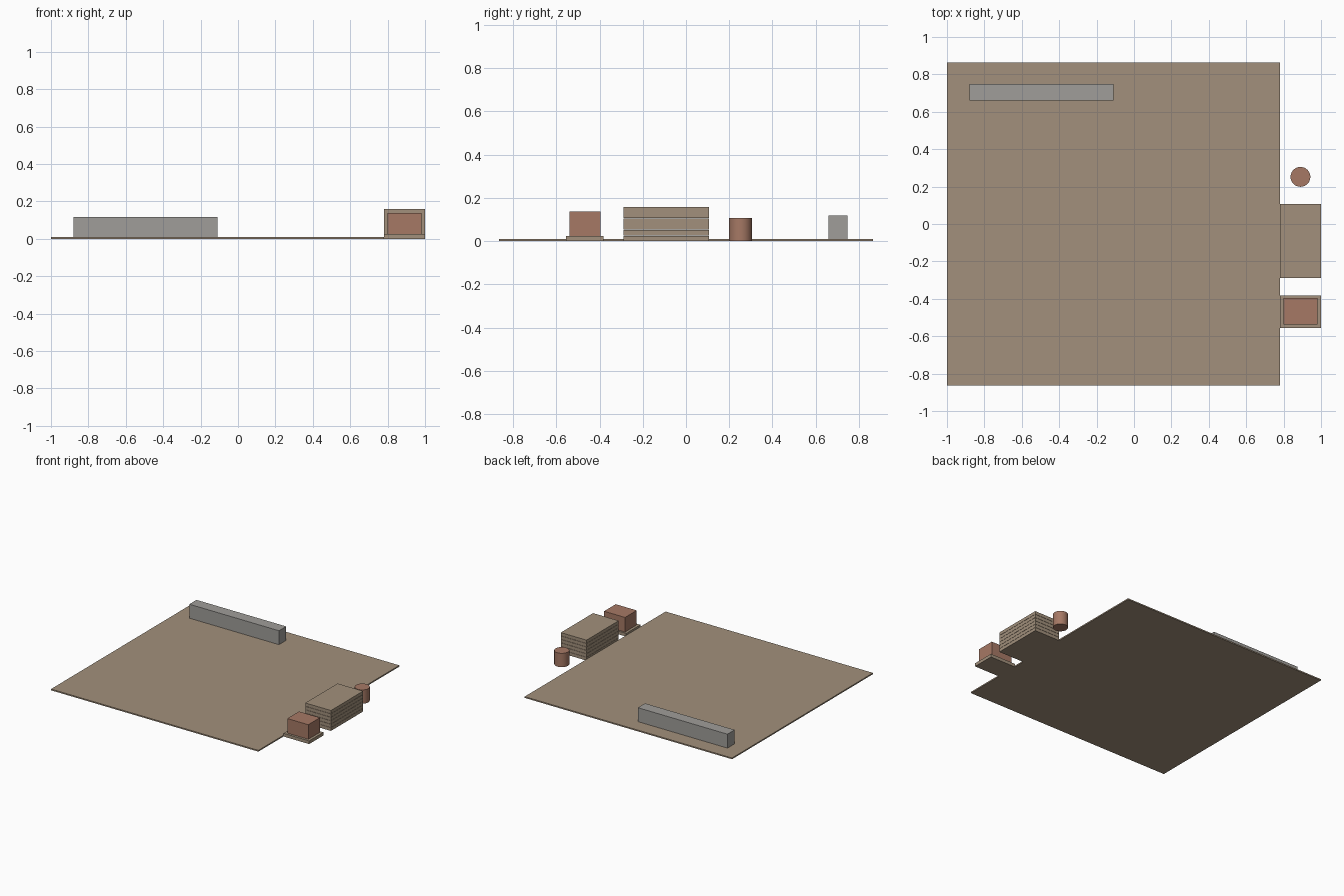
import bpy
import math

cube = bpy.data.objects.get("Cube")
if cube:
    bpy.data.objects.remove(cube, do_unlink=True)


def material(name, rgb):
    mat = bpy.data.materials.new(name)
    mat.use_nodes = True
    mat.diffuse_color = (*rgb, 1)
    mat.node_tree.nodes["Principled BSDF"].inputs["Base Color"].default_value = (*rgb, 1)
    return mat


TAN = material("tan wood", (0.36, 0.28, 0.20))
GREY = material("concrete grey", (0.35, 0.34, 0.32))
RUST = material("rust brown", (0.38, 0.19, 0.13))


def finish(name, mat):
    ob = bpy.context.object
    ob.name = name
    ob.data.materials.append(mat)
    return ob


def box(name, mat, xs, ys, zs):
    """Box spanning the given x, y and z ranges."""
    spans = (xs, ys, zs)
    bpy.ops.mesh.primitive_cube_add(size=1, location=[sum(s) / 2 for s in spans])
    bpy.context.object.scale = [s[1] - s[0] for s in spans]
    bpy.ops.object.transform_apply(location=False, rotation=False, scale=True)
    return finish(name, mat)


# Ground slab and the low wall near its back edge
box("ground_slab", TAN, (-1, 0.78), (-0.864, 0.864), (0, 0.01))
box("low_wall", GREY, (-0.88, -0.11), (0.66, 0.748), (0.005, 0.118))

# Stack of pallets beside the slab, with thin gaps between them
PITCH, THICK = 0.0267, 0.025
for i in range(6):
    box(f"stacked_pallet_{i + 1}", TAN, (0.78, 1), (-0.289, 0.106),
        (i * PITCH, i * PITCH + THICK))

# Crate on a single pallet
box("crate_pallet", TAN, (0.78, 1), (-0.556, -0.381), (0, THICK))
box("crate", RUST, (0.80, 0.98), (-0.538, -0.395), (THICK, 0.138))

# Barrel
bpy.ops.mesh.primitive_cylinder_add(vertices=32, radius=0.053, depth=0.107,
                                    location=(0.89, 0.252, 0.0535))
finish("barrel", RUST)
bpy.ops.object.shade_smooth_by_angle(angle=math.radians(40))
